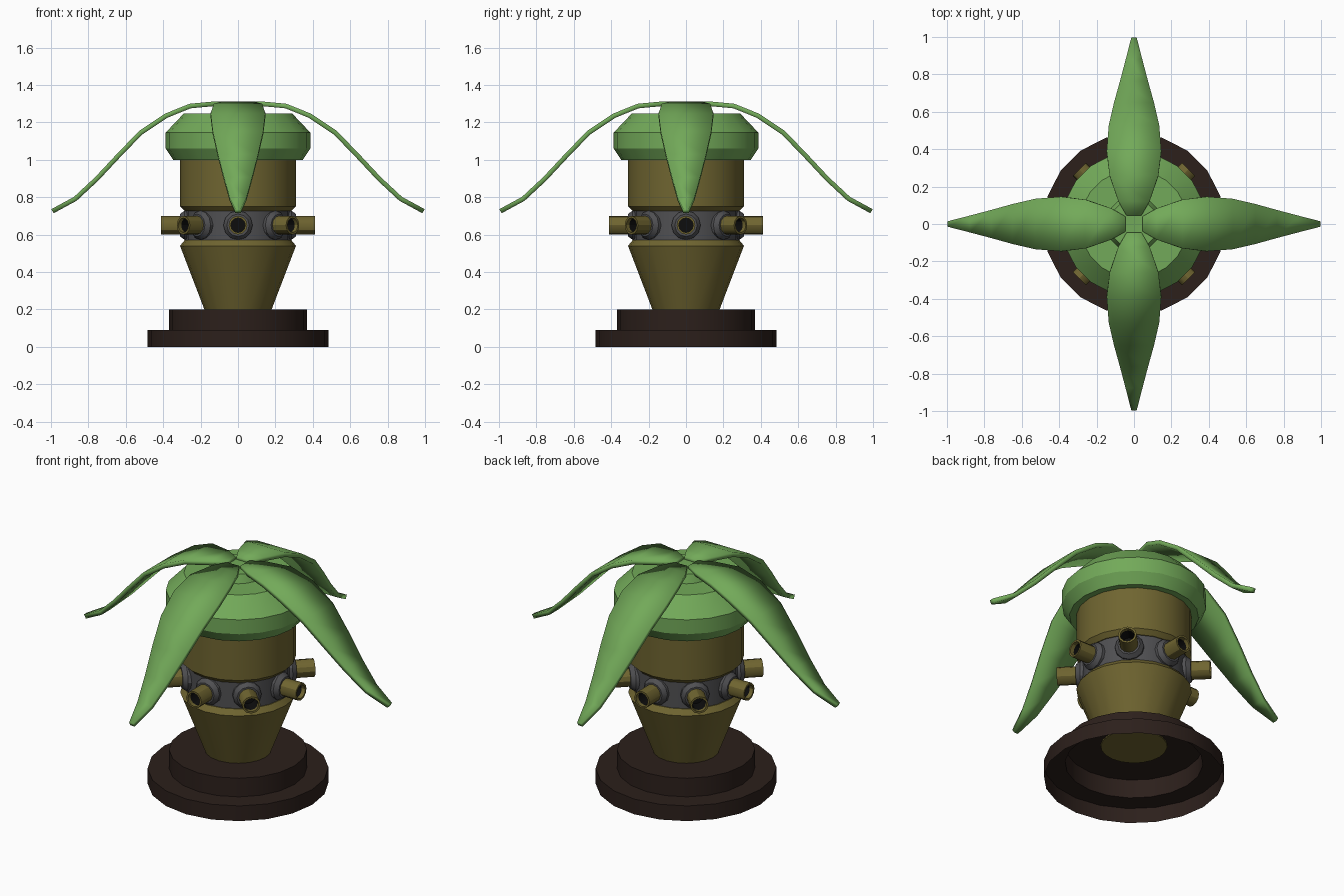
import bpy, bmesh
from math import cos, sin, pi, radians
from mathutils import Matrix

if "Cube" in bpy.data.objects:
    bpy.data.objects.remove(bpy.data.objects["Cube"])


def material(name, rgb):
    m = bpy.data.materials.new(name)
    m.diffuse_color = (*rgb, 1)
    m.use_nodes = True
    m.node_tree.nodes["Principled BSDF"].inputs["Base Color"].default_value = m.diffuse_color
    return m


OLIVE = material("olive", (0.16, 0.13, 0.03))
GREEN = material("leaf_green", (0.17, 0.40, 0.10))
BROWN = material("dark_brown", (0.025, 0.014, 0.011))
GREY = material("dark_grey", (0.08, 0.08, 0.085))
BLACK = material("black", (0.004, 0.004, 0.004))


def finish(bm, name, mat, normals=True):
    bmesh.ops.remove_doubles(bm, verts=bm.verts, dist=1e-5)
    if normals:
        bmesh.ops.recalc_face_normals(bm, faces=bm.faces)
    me = bpy.data.meshes.new(name)
    bm.to_mesh(me)
    bm.free()
    me.materials.append(mat)
    ob = bpy.data.objects.new(name, me)
    bpy.context.collection.objects.link(ob)
    bpy.ops.object.select_all(action='DESELECT')
    ob.select_set(True)
    bpy.context.view_layer.objects.active = ob
    bpy.ops.object.shade_smooth_by_angle(angle=radians(30))
    return ob


def lathe(name, profile, mat, n=20, matrix=Matrix(), normals=False):
    """Spin (radius, height) points, listed bottom to top, round local z."""
    bm = bmesh.new()
    rings = [[bm.verts.new((r * cos(2 * pi * i / n), r * sin(2 * pi * i / n), z))
              for i in range(n)] for r, z in profile]
    for a, b in zip(rings, rings[1:]):
        for i in range(n):
            j = (i + 1) % n
            bm.faces.new((a[i], a[j], b[j], b[i]))
    bmesh.ops.transform(bm, matrix=matrix, verts=bm.verts)
    # collapse poles
    bmesh.ops.remove_doubles(bm, verts=bm.verts, dist=1e-5)
    return finish(bm, name, mat, normals)


# Stepped base, open underneath
lathe("base", [(0.485, 0), (0.485, 0.09), (0.37, 0.09), (0.37, 0.2), (0.165, 0.2)], BROWN)

# Body: lower cone, grey band, upper drum
lathe("lower_body", [(0, 0.195), (0.178, 0.195), (0.31, 0.54), (0.285, 0.57), (0, 0.57)], OLIVE)
lathe("band", [(0.28, 0.56), (0.28, 0.73)], GREY)
lathe("upper_body", [(0, 0.725), (0.285, 0.725), (0.31, 0.75), (0.31, 1.01)], OLIVE)

# Green cap with a short stem for the leaves
lathe("cap", [(0.3, 1.0), (0.347, 1.0), (0.387, 1.06), (0.387, 1.145), (0.29, 1.247), (0, 1.247)], GREEN)
lathe("stem", [(0.15, 1.24), (0.13, 1.295), (0, 1.295)], GREEN)

# Eight nozzles with collars round the band
for k in range(8):
    m = (Matrix.Translation((0, 0, 0.65)) @ Matrix.Rotation(k * pi / 4, 4, 'Z')
         @ Matrix.Rotation(pi / 2, 4, 'Y'))
    lathe(f"collar_{k}", [(0.078, 0.25), (0.078, 0.285), (0.06, 0.31), (0.04, 0.31)], GREY, 12, m)
    lathe(f"nozzle_{k}", [(0.05, 0.27), (0.05, 0.413), (0.039, 0.413), (0.039, 0.39)], OLIVE, 12, m)
    lathe(f"bore_{k}", [(0, 0.31), (0.039, 0.31), (0.039, 0.39)][::-1], BLACK, 12, m)

# Four drooping leaves: (distance out, height, half width)
LEAF = [(0.045, 1.3, 0.04), (0.12, 1.3, 0.083), (0.257, 1.287, 0.13), (0.385, 1.235, 0.146),
        (0.52, 1.145, 0.135), (0.64, 1.021, 0.107), (0.755, 0.898, 0.075),
        (0.87, 0.791, 0.045), (0.992, 0.725, 0.014)]
for k in range(4):
    bm = bmesh.new()
    rows = [[bm.verts.new((x, s * w, z)) for s in (-1, 1)] for x, z, w in LEAF]
    for a, b in zip(rows, rows[1:]):
        bm.faces.new((a[0], b[0], b[1], a[1]))
    bmesh.ops.rotate(bm, verts=bm.verts, matrix=Matrix.Rotation(k * pi / 2, 3, 'Z'))
    leaf = finish(bm, f"leaf_{k}", GREEN, False)
    sol = leaf.modifiers.new("thickness", 'SOLIDIFY')
    sol.thickness = 0.025
    sol.offset = 0
    # keep the rim crisp by ordering the thickness before the smoothing
    if len(leaf.modifiers) > 1:
        leaf.modifiers.move(len(leaf.modifiers) - 1, 0)
